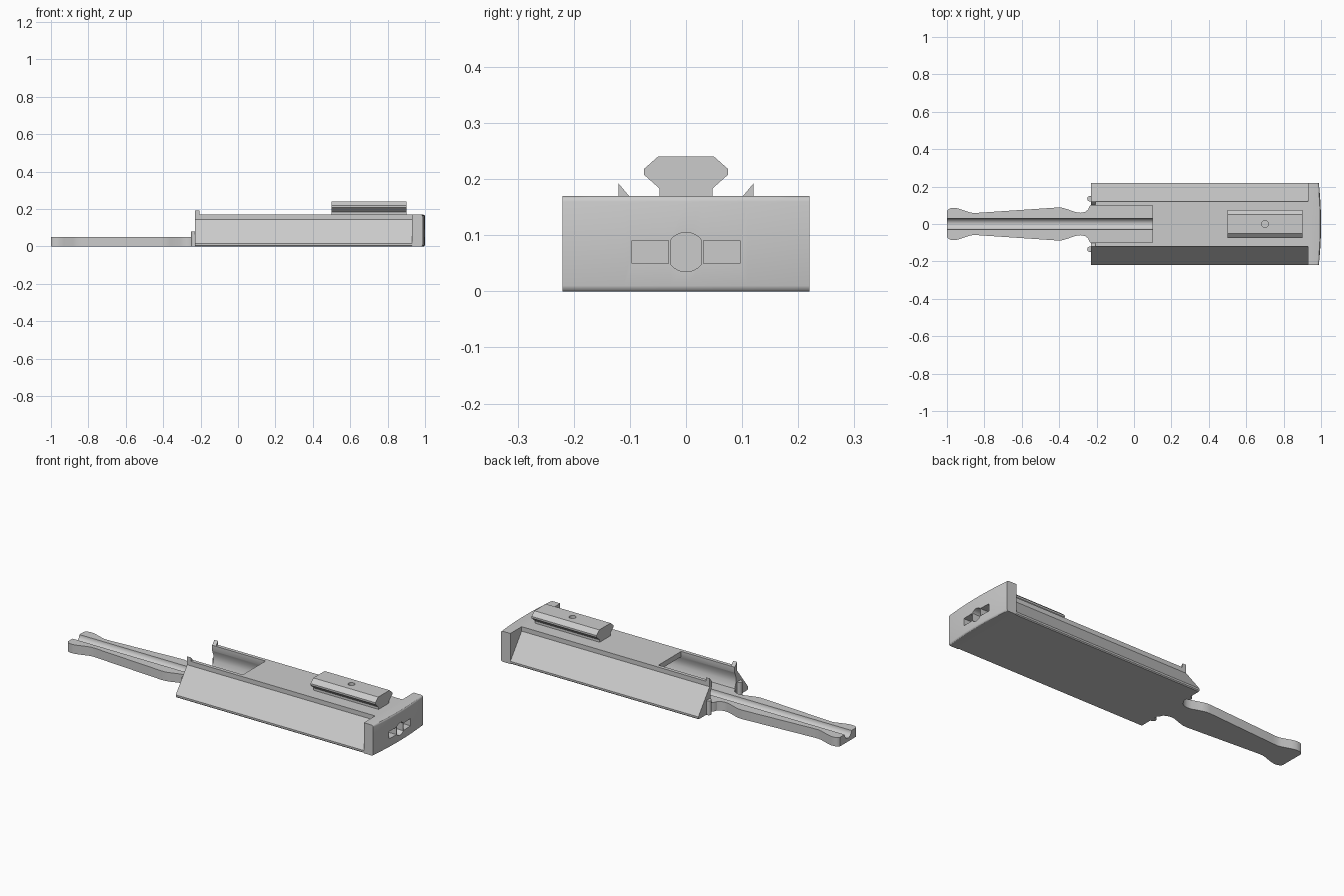
import bpy, bmesh, math
from mathutils import Vector

cube = bpy.data.objects.get("Cube")
if cube:
    bpy.data.objects.remove(cube, do_unlink=True)

grey = bpy.data.materials.new("plain grey")
grey.use_nodes = True
colour = (0.6, 0.6, 0.6, 1)
grey.diffuse_color = colour
grey.node_tree.nodes["Principled BSDF"].inputs["Base Color"].default_value = colour


def prism(name, points, start, end, axis="x"):
    """Extrude a (y, z) profile along x, or an (x, y) outline along z."""
    bm = bmesh.new()
    place = (lambda a, b: (start, a, b)) if axis == "x" else (lambda a, b: (a, b, start))
    face = bm.faces.new([bm.verts.new(place(*p)) for p in points])
    new = bmesh.ops.extrude_face_region(bm, geom=[face])["geom"]
    shift = Vector((end - start, 0, 0) if axis == "x" else (0, 0, end - start))
    bmesh.ops.translate(bm, vec=shift, verts=[v for v in new if isinstance(v, bmesh.types.BMVert)])
    bmesh.ops.recalc_face_normals(bm, faces=bm.faces)
    mesh = bpy.data.meshes.new(name)
    bm.to_mesh(mesh)
    bm.free()
    mesh.materials.append(grey)
    obj = bpy.data.objects.new(name, mesh)
    bpy.context.collection.objects.link(obj)
    return obj


def mirrored(half):
    """Close a half outline given as (width, height), right side from the bottom up."""
    return half + [(-y, z) for y, z in reversed(half)]


def rect(y0, y1, z0, z1):
    return [(y0, z0), (y1, z0), (y1, z1), (y0, z1)]


def circle(cy, cz, r, n=32):
    return [(cy + r * math.cos(2 * math.pi * i / n), cz + r * math.sin(2 * math.pi * i / n))
            for i in range(n)]


def activate(obj):
    bpy.ops.object.select_all(action="DESELECT")
    obj.select_set(True)
    bpy.context.view_layer.objects.active = obj


def cut(obj, *cutters):
    for c in cutters:
        mod = obj.modifiers.new("cut", "BOOLEAN")
        mod.operation, mod.solver, mod.object = "DIFFERENCE", "EXACT", c
        activate(obj)
        bpy.ops.object.modifier_apply(modifier=mod.name)
        bpy.data.objects.remove(c, do_unlink=True)


def smooth(obj):
    activate(obj)
    bpy.ops.object.shade_smooth_by_angle(angle=math.radians(30))


# Housing: sloped sides, a long inner channel, an open slot and a floor groove
body = prism("housing", mirrored([(0.215, 0), (0.22, 0.005), (0.22, 0.015), (0.12, 0.145), (0.12, 0.17)]),
             -0.23, 0.94)
cut(body,
    prism("channel", mirrored([(0.1, 0.05), (0.112, 0.08), (0.112, 0.11), (0.1, 0.14)]), -0.3, 0.93),
    prism("slot", rect(-0.1, 0.1, 0.06, 0.3), -0.3, 0.1),
    prism("floor_groove", circle(0, 0.05, 0.03), -0.3, 0.93))
smooth(body)

# End plate with a gently bowed outer face and rounded outer edges
ys = [-0.22 + 0.44 * i / 16 for i in range(17)]
outline = [(0.93, -0.22)] + [(1 - 0.012 * (y / 0.22) ** 2, y) for y in ys] + [(0.93, 0.22)]
plate = prism("end_plate", outline, 0, 0.17, "z")
bm = bmesh.new()
bm.from_mesh(plate.data)
outer = [e for e in bm.edges if all(v.co.x > 0.95 for v in e.verts)
         and (abs(e.verts[0].co.z - e.verts[1].co.z) < 0.01)]
bmesh.ops.bevel(bm, geom=outer, offset=0.01, segments=3, profile=0.5, affect="EDGES")
bm.to_mesh(plate.data)
bm.free()
eye = [(max(-0.028, min(0.028, y)), z) for y, z in circle(0, 0.07, 0.035, 40)]
eye = [p for i, p in enumerate(eye) if p != eye[i - 1]]
cut(plate, prism("eye_hole", eye, 0.9, 1.1),
    prism("left_window", rect(0.031, 0.096, 0.05, 0.091), 0.9, 1.1),
    prism("right_window", rect(-0.096, -0.031, 0.05, 0.091), 0.9, 1.1))
smooth(plate)

# Handle with a waisted outline and a round groove along its top
edge = [(-1, 0.07), (-0.992, 0.08), (-0.975, 0.086), (-0.955, 0.086), (-0.93, 0.08), (-0.88, 0.063),
        (-0.86, 0.059), (-0.83, 0.06), (-0.41, 0.088), (-0.385, 0.087), (-0.36, 0.08), (-0.31, 0.063),
        (-0.285, 0.06), (-0.26, 0.065), (-0.245, 0.077), (-0.238, 0.095), (-0.22, 0.11)]
handle = prism("handle", edge + [(x, -y) for x, y in reversed(edge)], 0, 0.05, "z")
cut(handle, prism("handle_groove", circle(0, 0.05, 0.03), -1.1, -0.1))
smooth(handle)

# Accessory rail with a screw hole
rail = prism("rail", mirrored([(0.047, 0.165), (0.047, 0.183), (0.075, 0.208), (0.075, 0.218), (0.05, 0.24)]),
             0.5, 0.9)
cut(rail, prism("screw_hole", circle(0.7, 0, 0.018), 0.175, 0.3, "z"))
smooth(rail)

# Catches on the slot walls and rounded posts beside the handle
for side, word in ((1, "left"), (-1, "right")):
    prism(word + "_catch", [(side * 0.1, 0.168), (side * 0.12, 0.168), (side * 0.12, 0.192)], -0.23, -0.207)
    post = prism(word + "_post", circle(-0.235, side * 0.135, 0.015, 20), 0, 0.08, "z")
    smooth(post)
